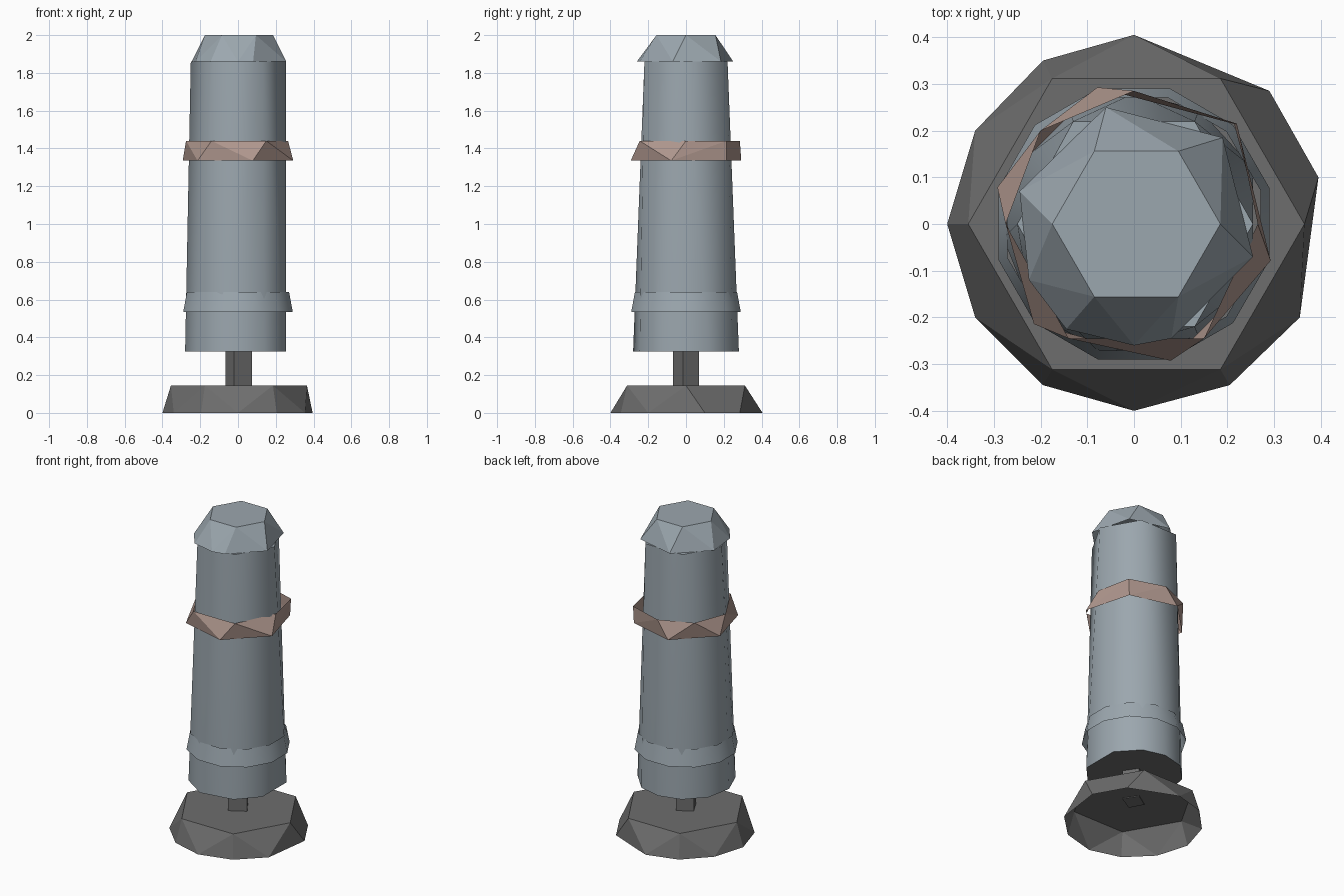
import bpy
import bmesh
from math import cos, sin, radians

cube = bpy.data.objects.get("Cube")
if cube:
    bpy.data.objects.remove(cube, do_unlink=True)


def material(name, rgb):
    mat = bpy.data.materials.new(name)
    mat.use_nodes = True
    mat.diffuse_color = (*rgb, 1)
    mat.node_tree.nodes["Principled BSDF"].inputs["Base Color"].default_value = (*rgb, 1)
    return mat


steel = material("blue grey steel", (0.33, 0.385, 0.425))
iron = material("dark grey iron", (0.155, 0.155, 0.155))
copper = material("dusty pink band", (0.43, 0.31, 0.27))


def ring(count, radius, offset=0):
    angles = [radians(offset + 360 * i / count) for i in range(count)]
    return [(radius * cos(a), radius * sin(a)) for a in angles]


def shell(name, low, z_low, high, z_high, mats, open_low=False, open_high=False, angle=0):
    """Skin two horizontal outlines with a faceted wall, leaving chosen ends open."""
    bm = bmesh.new()
    for outline, z in ((low, z_low), (high, z_high)):
        for x, y in outline:
            bm.verts.new((x, y, z))
    bmesh.ops.convex_hull(bm, input=bm.verts[:])
    bmesh.ops.recalc_face_normals(bm, faces=bm.faces[:])
    bm.normal_update()
    ends = [f for f in bm.faces if (open_low and f.normal.z < -0.99)
            or (open_high and f.normal.z > 0.99)]
    bmesh.ops.delete(bm, geom=ends, context="FACES")
    bmesh.ops.dissolve_limit(bm, angle_limit=radians(1), verts=bm.verts[:], edges=bm.edges[:])
    # A second material covers the underside
    for f in bm.faces:
        f.material_index = int(len(mats) > 1 and f.normal.z < -0.9)
    mesh = bpy.data.meshes.new(name)
    bm.to_mesh(mesh)
    bm.free()
    for mat in mats:
        mesh.materials.append(mat)
    obj = bpy.data.objects.new(name, mesh)
    bpy.context.collection.objects.link(obj)
    if angle:
        bpy.ops.object.select_all(action="DESELECT")
        obj.select_set(True)
        bpy.context.view_layer.objects.active = obj
        bpy.ops.object.shade_smooth_by_angle(angle=radians(angle))
    return obj


# Flared foot, hollow underneath
foot_low = [(0, .405), (.29, .285), (.395, .1), (.355, -.2), (.205, -.345), (0, -.4),
            (-.195, -.345), (-.34, -.2), (-.4, 0), (-.34, .2), (-.195, .35)]
foot_high = [(x + .005, y) for x, y in ring(6, .36)]
shell("foot", foot_low, 0, foot_high, .145, [iron], open_low=True)

# Short stem between foot and post
stem = [(-.02, -.07), (.075, -.015), (.02, .07), (-.065, .015)]
shell("stem", stem, .14, stem, .33, [iron])

# Tapering post
post_low = [(-.28, -.03), (-.22, -.18), (-.07, -.28), (.14, -.245), (.255, -.12),
            (.255, .12), (.14, .245), (0, .28), (-.14, .245), (-.25, .13)]
post_high = [(-.25, 0), (-.13, -.22), (.13, -.22), (.255, 0), (.13, .22), (-.13, .22)]
shell("post", post_low, .325, post_high, 1.86, [steel, iron], angle=40)

# Lower collar
shell("lower_collar", ring(12, .3, 15), .535, ring(12, .28, 15), .64,
      [steel], open_low=True, open_high=True, angle=40)

# Coloured band
band_high = [(.265, 0), (.15, -.245), (-.14, -.245), (-.275, 0), (-.2, .2), (0, .285), (.22, .215)]
shell("upper_band", ring(6, .303, -15), 1.335, band_high, 1.44,
      [copper], open_low=True, open_high=True)

# Chamfered cap
cap_low = [(-.06, .25), (.19, .185), (.255, -.07), (.08, -.245), (0, -.26),
           (-.145, -.225), (-.225, -.12), (-.245, .07)]
cap_high = [(x + .005, y) for x, y in ring(6, .18)]
shell("cap", cap_low, 1.86, cap_high, 2, [steel], open_low=True)
